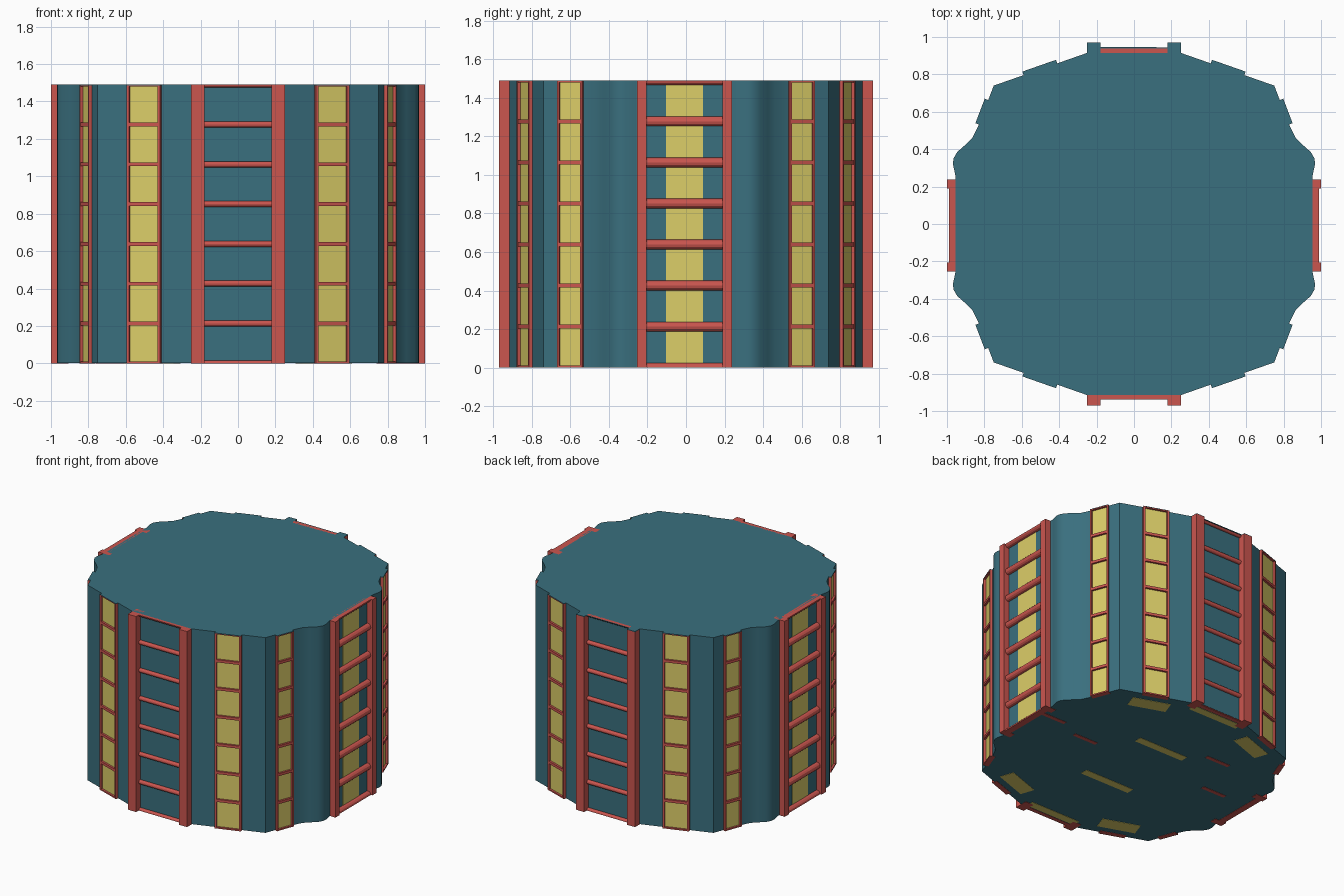
import bpy, bmesh, math
from mathutils import Matrix, Vector

H = 1.49          # height of the storey block
CELLS = 7         # window cells per column
STEP = H / CELLS

cube = bpy.data.objects.get("Cube")
if cube:
    bpy.data.objects.remove(cube, do_unlink=True)


def material(name, rgb):
    m = bpy.data.materials.new(name)
    m.use_nodes = True
    m.diffuse_color = (*rgb, 1)
    m.node_tree.nodes["Principled BSDF"].inputs["Base Color"].default_value = (*rgb, 1)
    return m


TEAL = material("teal wall", (0.042, 0.16, 0.21))
RED = material("red trim", (0.60, 0.092, 0.078))
YELLOW = material("yellow glass", (0.72, 0.62, 0.14))


def finish(bm, name, mat):
    bmesh.ops.recalc_face_normals(bm, faces=bm.faces)
    mesh = bpy.data.meshes.new(name)
    bm.to_mesh(mesh)
    bm.free()
    mesh.materials.append(mat)
    obj = bpy.data.objects.new(name, mesh)
    bpy.context.collection.objects.link(obj)
    return obj


def wall_frame(x, y, angle):
    """Local axes on a wall: u along it, n outward, z up."""
    return Matrix.Translation((x, y, 0)) @ Matrix.Rotation(angle, 4, "Z")


def box(bm, frame, u0, u1, n0, n1, z0, z1):
    z0, z1 = max(z0, 0), min(z1, H)
    place = Matrix.Translation(((u0 + u1) / 2, -(n0 + n1) / 2, (z0 + z1) / 2))
    size = Matrix.Diagonal((u1 - u0, n1 - n0, z1 - z0, 1))
    bmesh.ops.create_cube(bm, size=1, matrix=frame @ place @ size)


def rung(bm, frame, half, n, radius, z):
    turn = Matrix.Translation((0, -n, z)) @ Matrix.Rotation(math.pi / 2, 4, "Y")
    made = bmesh.ops.create_cone(bm, cap_ends=True, segments=12, radius1=radius, radius2=radius,
                                 depth=2 * half, matrix=frame @ turn)
    for v in made["verts"]:
        v.co.z = min(max(v.co.z, 0), H)


# Body: one quarter outline mirrored around, then extruded
quarter = [(.25, -.915), (.75, -.74), (.83, -.53), (.865, -.46), (.90, -.425),
           (.945, -.385), (.965, -.35), (.968, -.32), (.955, -.26)]
QUADS = [(1, 1), (1, -1), (-1, -1), (-1, 1)]
outline = []
for sx, sy in QUADS:
    pts = [(x * sx, y * sy) for x, y in quarter]
    outline += pts if sx * sy > 0 else pts[::-1]
bm = bmesh.new()
base = bm.faces.new([bm.verts.new((x, y, 0.002)) for x, y in outline])
up = bmesh.ops.extrude_face_region(bm, geom=[base])["geom"]
for v in up:
    if isinstance(v, bmesh.types.BMVert):
        v.co.z = H
for f in bm.faces:
    c = f.calc_center_median()
    f.smooth = abs(c.x) > 0.8 and 0.26 < abs(c.y) < 0.52
finish(bm, "body", TEAL)


# Window columns on the slanted walls
def window_column(name, frame, half, rim):
    bm = bmesh.new()
    for s in (-1, 1):
        a, b = sorted((s * half, s * (half - rim)))
        box(bm, frame, a, b, -0.02, 0.02, 0, H - 0.004)
    for i in range(CELLS + 1):
        z = i * STEP
        box(bm, frame, -half, half, -0.02, 0.019, z - 0.01, min(z + 0.01, H - 0.004))
    finish(bm, name + "_frame", RED)
    bm = bmesh.new()
    box(bm, frame, rim - half, half - rim, -0.02, 0.004, 0.004, H - 0.004)
    finish(bm, name + "_glass", YELLOW)
    bm = bmesh.new()
    box(bm, frame, -half, half, -0.02, 0.02, H - 0.004, H)
    finish(bm, name + "_cap", TEAL)


floor_glass = bmesh.new()
for sx, sy in QUADS:
    place = ("front" if sy > 0 else "back") + ("_left" if sx > 0 else "_right")
    pts = [Vector((x * sx, y * sy)) for x, y in quarter[:3]]
    for kind, p, q, t, half, rim in (("wide", pts[0], pts[1], .5, .095, .014),
                                     ("narrow", pts[1], pts[2], .68, .07, .011)):
        c = p.lerp(q, t)
        d = (q - p) * (sx * sy)
        frame = wall_frame(c.x, c.y, math.atan2(d.y, d.x))
        window_column(place + "_" + kind + "_window", frame, half, rim)
        if kind == "wide":
            box(floor_glass, frame, -.14, .14, -.18, -.07, 0, 0.004)

# Ladder bays on the four straight walls
BAYS = [("front", 0, .915, .97, .18, .25, .016, 0),
        ("left", 1, .955, 1.0, .197, .247, .025, -.008),
        ("back", 2, .915, .97, .18, .25, .016, 0),
        ("right", 3, .955, 1.0, .197, .247, .025, -.008)]
for name, turns, wall, out, inner, outer, radius, shift in BAYS:
    frame = wall_frame(0, shift, turns * math.pi / 2)
    top = H - 0.004 if name == "back" else H
    bm = bmesh.new()
    for s in (-1, 1):
        a, b = sorted((s * inner, s * outer))
        box(bm, frame, a, b, wall - .05, out, 0, top)
    finish(bm, name + "_pilasters", RED)
    bm = bmesh.new()
    for i in range(CELLS + 1):
        rung(bm, frame, inner, wall + 0.008, radius, i * STEP)
    finish(bm, name + "_rungs", RED)
    if name in ("left", "right"):
        bm = bmesh.new()
        box(bm, frame, -.095, .095, wall - .02, wall + .003, 0.004, H - 0.004)
        finish(bm, name + "_bay_glass", YELLOW)
    if name == "back":
        bm = bmesh.new()
        box(bm, frame, -inner, inner, wall - .02, .945, H - .004, H)
        for s in (-1, 1):
            a, b = sorted((s * inner, s * outer))
            box(bm, frame, a, b, wall - .05, out, H - .004, H)
        finish(bm, "back_roof_lip", TEAL)

# Coloured patches on the underside
world = Matrix.Identity(4)
for y in (-.87, -.29, .29, .87):
    box(floor_glass, world, -.21, .21, -y - .03, -y + .03, 0, 0.004)
finish(floor_glass, "underside_yellow_patches", YELLOW)
bm = bmesh.new()
for x, y in ((.84, .14), (.49, .06), (-.41, .41), (-.66, .07)):
    box(bm, world, x - .1, x + .1, -y - .015, -y + .015, 0, 0.004)
finish(bm, "underside_red_patches", RED)
